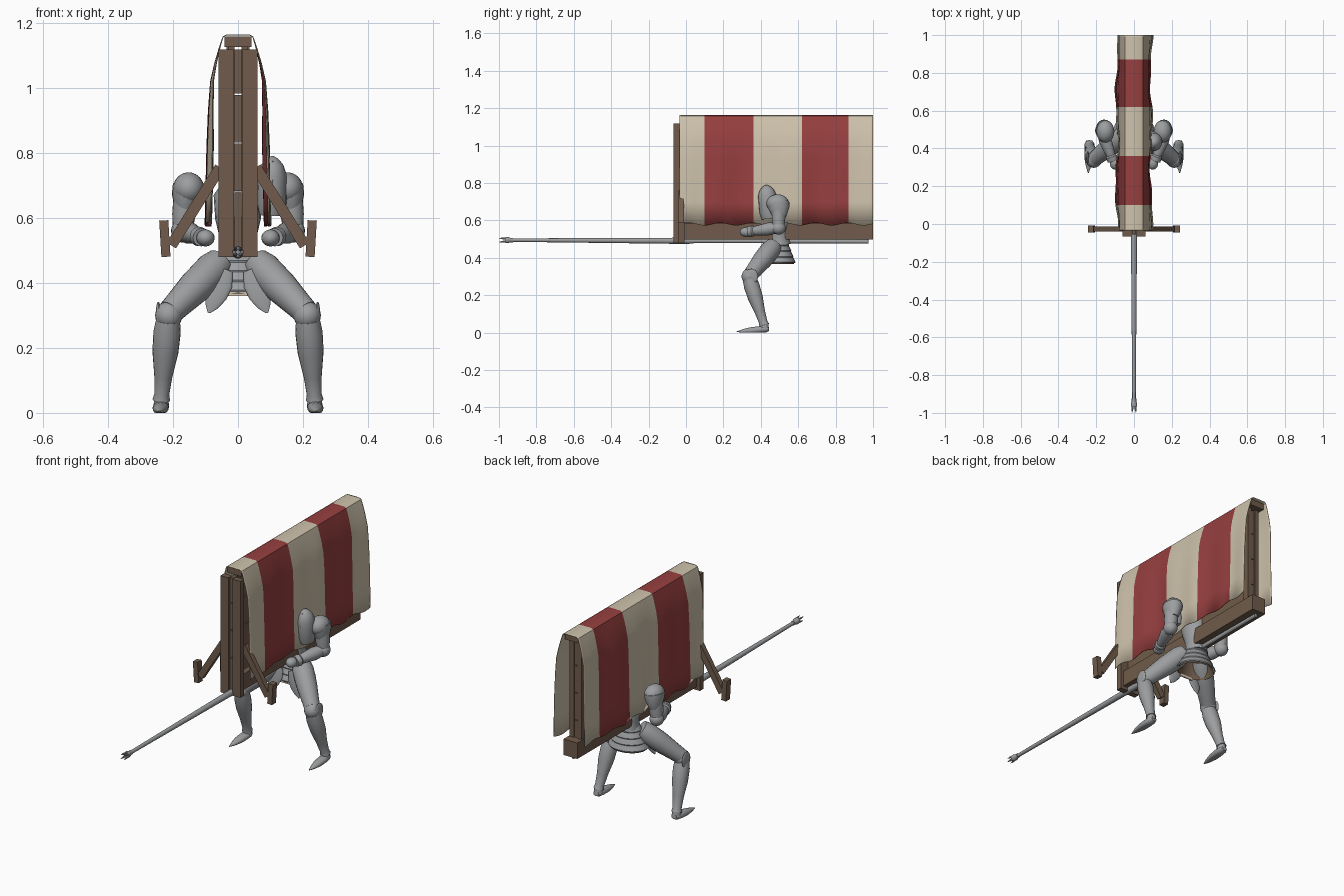
import bpy, bmesh, math
from mathutils import Vector, Matrix

cube = bpy.data.objects.get("Cube")
if cube:
    bpy.data.objects.remove(cube, do_unlink=True)


def material(name, rgb):
    m = bpy.data.materials.new(name)
    m.use_nodes = True
    m.diffuse_color = (*rgb, 1)
    m.node_tree.nodes["Principled BSDF"].inputs["Base Color"].default_value = (*rgb, 1)
    return m


WOOD = material("brown wood", (0.16, 0.105, 0.07))
STEEL = material("grey steel", (0.33, 0.34, 0.35))
RED = material("red cloth", (0.31, 0.05, 0.05))
CREAM = material("cream cloth", (0.62, 0.54, 0.41))


def finish(name, bm, mats, smooth=True):
    bmesh.ops.recalc_face_normals(bm, faces=bm.faces)
    me = bpy.data.meshes.new(name)
    bm.to_mesh(me)
    bm.free()
    ob = bpy.data.objects.new(name, me)
    bpy.context.collection.objects.link(ob)
    for m in mats:
        me.materials.append(m)
    if smooth:
        bpy.ops.object.select_all(action='DESELECT')
        ob.select_set(True)
        bpy.context.view_layer.objects.active = ob
        bpy.ops.object.shade_smooth_by_angle(angle=math.radians(40))
    return ob


def box(name, lo, hi, mat=WOOD, matrix=None):
    lo, hi = Vector(lo), Vector(hi)
    bm = bmesh.new()
    bmesh.ops.create_cube(bm, size=1)
    for v in bm.verts:
        v.co = (lo + hi) / 2 + v.co * (hi - lo)
    if matrix:
        bm.transform(matrix)
    return finish(name, bm, [mat], False)


def lathe(name, p, q, profile, mat=STEEL, squash=(1, 1), seg=20, cap=True):
    """Rings of (fraction, radius) along the line p to q."""
    p, q = Vector(p), Vector(q)
    d = q - p
    ref = Vector((1, 0, 0)) if abs(d.x) < 0.9 * d.length else Vector((0, 1, 0))
    v = d.cross(ref).normalized()
    u = v.cross(d).normalized()
    bm = bmesh.new()
    rings = []
    for t, r in profile:
        r = max(r, 0.0005)
        rings.append([bm.verts.new(p + d * t + u * (r * squash[0] * math.cos(a)) + v * (r * squash[1] * math.sin(a)))
                      for a in (2 * math.pi * i / seg for i in range(seg))])
    for a, b in zip(rings, rings[1:]):
        for i in range(seg):
            j = (i + 1) % seg
            bm.faces.new((a[i], a[j], b[j], b[i]))
    if cap:
        bm.faces.new(rings[0])
        bm.faces.new(rings[-1])
    for vert in bm.verts:
        vert.co.z = max(vert.co.z, 0)
    return finish(name, bm, [mat])


def ball(name, c, size, mat=STEEL):
    bm = bmesh.new()
    bmesh.ops.create_uvsphere(bm, u_segments=20, v_segments=12, radius=1)
    for v in bm.verts:
        v.co = Vector(c) + v.co * Vector(size)
    return finish(name, bm, [mat])


# Plank wall sandwiched between posts
levels = [0.5, 0.68, 0.83, 0.98, 1.12]
for i, (a, b) in enumerate(zip(levels, levels[1:])):
    box(f"wall_plank_{i}", (-0.01, -0.055, a + 0.002), (0.01, 0.95, b - 0.002))
box("ridge_beam", (-0.042, -0.03, 1.125), (0.042, 0.985, 1.158))

for s, side in ((1, "left"), (-1, "right")):
    def pair(name, x0, x1, y0, y1, z0, z1, matrix=None):
        box(f"{side}_{name}", (min(s * x0, s * x1), y0, z0), (max(s * x0, s * x1), y1, z1), WOOD, matrix)

    pair("front_post", 0.012, 0.06, -0.066, -0.034, 0.48, 1.118)
    pair("rear_post", 0.011, 0.036, 0.915, 0.955, 0.5, 1.125)
    pair("base_rail", 0.0, 0.042, -0.034, 1.0, 0.498, 0.585)
    pair("batten", 0.01, 0.03, 0.42, 0.46, 0.58, 1.125)

    # Angled brace and its end block
    a, b = Vector((s * 0.055, -0.026, 0.755)), Vector((s * 0.205, -0.026, 0.515))
    turn = (b - a).to_track_quat('Z', 'Y').to_matrix().to_4x4()
    box(f"{side}_brace", (-0.014, -0.017, 0), (0.014, 0.017, (b - a).length), WOOD, Matrix.Translation(a) @ turn)
    tilt = Matrix.Translation((s * 0.225, -0.026, 0.536)) @ Matrix.Rotation(s * 0.06, 4, 'Y')
    box(f"{side}_brace_block", (-0.014, -0.018, -0.056), (0.014, 0.018, 0.056), WOOD, tilt)

# Lance with a crown tip
lathe("lance", (0, -0.96, 0.495), (0, 0.975, 0.487),
      [(0, 0.009), (0.2, 0.012), (0.45, 0.016), (0.5, 0.017), (0.52, 0.012), (1, 0.01)])
lathe("lance_collar", (0, -0.965, 0.495), (0, -0.925, 0.495), [(0, 0.016), (0.35, 0.017), (0.6, 0.012), (1, 0.012)])
for i in range(4):
    a = math.pi / 4 + i * math.pi / 2
    x, z = math.cos(a), math.sin(a)
    lathe(f"lance_prong_{i}", (x * 0.01, -0.96, 0.495 + z * 0.01), (x * 0.015, -1.0, 0.495 + z * 0.015),
          [(0, 0.006), (0.5, 0.005), (1, 0)], seg=8)

# Striped cloth draped over the ridge
bands = [-0.035, 0.1, 0.36, 0.62, 0.87, 1.0]
ys = [a + (b - a) * i / 14 for a, b in zip(bands, bands[1:]) for i in range(14)] + [1.0]
half = [(0.1, 0.58), (0.097, 0.7), (0.094, 0.82), (0.09, 0.93), (0.084, 1.02), (0.072, 1.075),
        (0.058, 1.125), (0.047, 1.158), (0.035, 1.164)]
section = [(-x, z) for x, z in half] + [(x, z) for x, z in reversed(half)]
bm = bmesh.new()
rows = []
for y in ys:
    row = []
    for x, z in section:
        s = 1 if x > 0 else -1
        drop = min(1, max(0, (1.15 - z) / 0.3))
        fold = 0.007 * drop * (math.sin(13 * y + s) + 0.5 * math.sin(31 * y + 2 * s))
        hem = 0.007 * math.sin(37 * y + s) if z < 0.6 else 0
        row.append(bm.verts.new((x * (1 - 0.07 * drop) + s * fold, y, z + hem)))
    rows.append(row)
for k, (r0, r1) in enumerate(zip(rows, rows[1:])):
    for i in range(len(section) - 1):
        f = bm.faces.new((r0[i], r0[i + 1], r1[i + 1], r1[i]))
        f.material_index = (k // 14) % 2
cloth = finish("striped_cloth", bm, [CREAM, RED])
thick = cloth.modifiers.new("thickness", 'SOLIDIFY')
thick.thickness = 0.003

# Armoured torso, flared skirt of hoops and its lining
lathe("torso", (0, 0.5, 0.47), (0, 0.48, 0.72), [(0, 0.06), (0.2, 0.052), (0.5, 0.07), (0.8, 0.075), (1, 0.04)])
for i in range(4):
    z, r = 0.372 + 0.03 * i, 0.088 - 0.011 * i
    lathe(f"skirt_hoop_{i}", (0, 0.495, z), (0, 0.495, z + 0.04),
          [(0, r), (0.15, r + 0.002), (1, r - 0.015)], squash=(1.2, 1), seg=28, cap=False)
lathe("skirt_lining", (0, 0.495, 0.366), (0, 0.495, 0.49), [(0, 0.083), (1, 0.038)], WOOD, (1.2, 1), 28, False)
box("skirt_trim", (-0.04, 0.414, 0.36), (0.04, 0.42, 0.374), CREAM)

# Helmet leaning out on one side
lathe("helmet", (0.103, 0.447, 0.61), (0.106, 0.428, 0.79),
      [(0, 0.04), (0.2, 0.048), (0.45, 0.047), (0.7, 0.046), (0.85, 0.036), (0.95, 0.02), (1, 0.004)], squash=(0.95, 1.05))
lathe("helmet_visor", (0.106, 0.435, 0.64), (0.106, 0.408, 0.775),
      [(0, 0.02), (0.3, 0.033), (0.6, 0.034), (1, 0.006)], squash=(0.9, 1.0), seg=8)

# Limbs, the same on both sides
for s, side in ((1, "left"), (-1, "right")):
    def P(x, y, z):
        return (s * x, y, z)

    # Arm
    ball(f"{side}_shoulder", P(0.152, 0.49, 0.69), (0.048, 0.06, 0.05))
    lathe(f"{side}_shoulder_skirt", P(0.155, 0.495, 0.7), P(0.165, 0.5, 0.62),
          [(0, 0.057), (0.4, 0.056), (1, 0.036)], squash=(0.8, 1))
    lathe(f"{side}_upper_arm", P(0.163, 0.495, 0.66), P(0.17, 0.495, 0.56), [(0, 0.036), (0.5, 0.036), (1, 0.03)])
    ball(f"{side}_elbow", P(0.17, 0.495, 0.56), (0.036, 0.038, 0.036))
    lathe(f"{side}_forearm", P(0.168, 0.485, 0.56), P(0.112, 0.335, 0.54),
          [(0, 0.028), (0.3, 0.034), (0.8, 0.024), (0.85, 0.03), (1, 0.028)])
    ball(f"{side}_gauntlet", P(0.1, 0.322, 0.538), (0.028, 0.034, 0.026))

    # Leg
    lathe(f"{side}_thigh", P(0.055, 0.47, 0.465), P(0.208, 0.345, 0.31),
          [(0, 0.045), (0.15, 0.054), (0.5, 0.052), (0.85, 0.043), (1, 0.04)])
    ball(f"{side}_knee", P(0.213, 0.34, 0.3), (0.042, 0.043, 0.043))
    ball(f"{side}_knee_wing", P(0.245, 0.35, 0.3), (0.008, 0.035, 0.042))
    lathe(f"{side}_shin", P(0.215, 0.34, 0.285), P(0.236, 0.418, 0.04),
          [(0, 0.037), (0.15, 0.042), (0.4, 0.04), (0.7, 0.028), (0.93, 0.023), (1, 0.027)])
    lathe(f"{side}_foot", P(0.236, 0.442, 0.02), P(0.242, 0.27, 0.005),
          [(0, 0.016), (0.1, 0.024), (0.3, 0.025), (0.55, 0.023), (0.8, 0.014), (1, 0.002)], squash=(1, 0.75))
    lathe(f"{side}_ankle", P(0.236, 0.42, 0.02), P(0.236, 0.418, 0.052), [(0, 0.024), (1, 0.021)])

    # Leaf-shaped hip plate
    lathe(f"{side}_hip_plate", P(0.035, 0.415, 0.44), P(0.09, 0.4, 0.308),
          [(0, 0.02), (0.3, 0.036), (0.6, 0.034), (0.85, 0.02), (1, 0.004)], squash=(1, 0.25))
